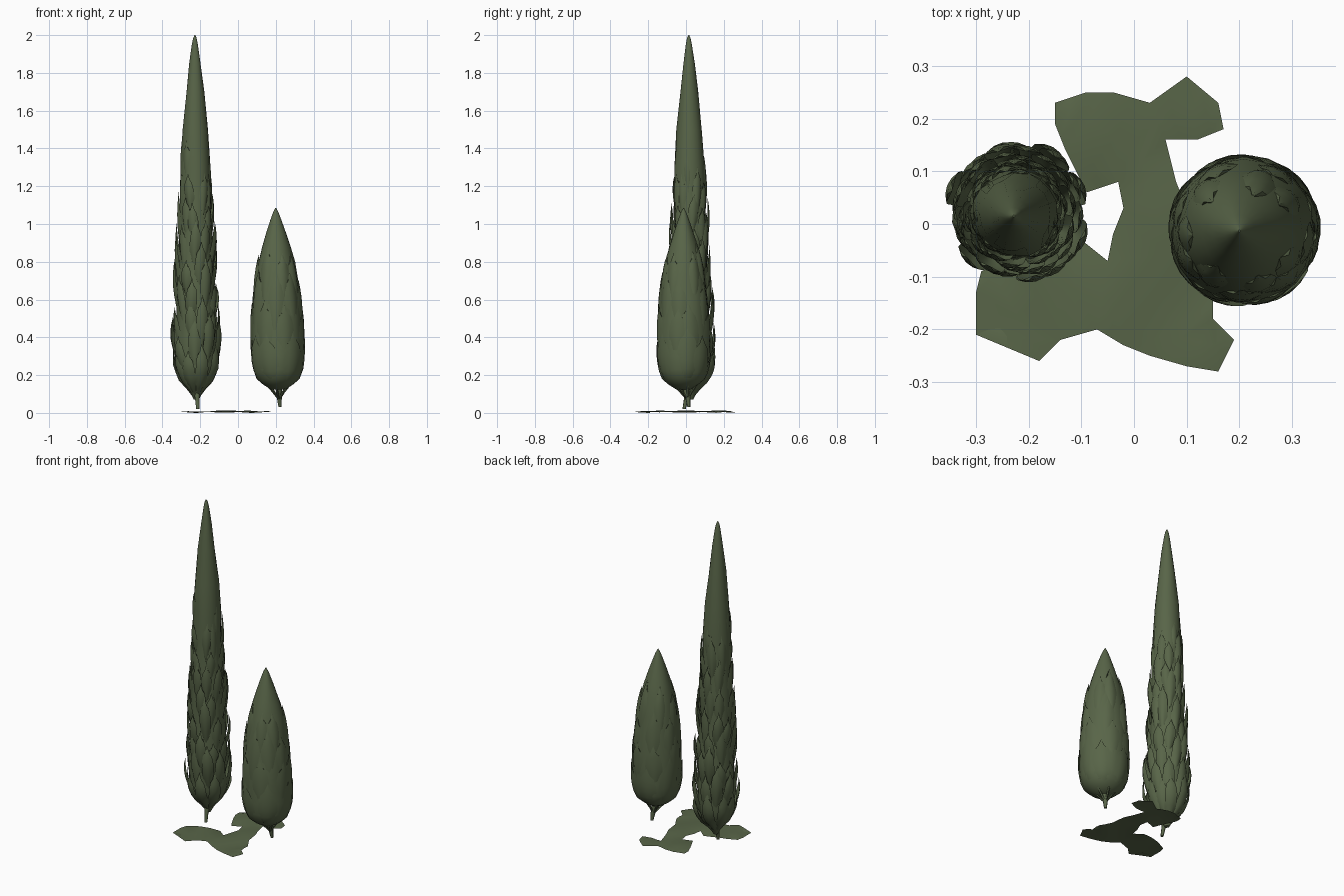
import bpy, bmesh, math, random
from mathutils import Vector

random.seed(7)
if "Cube" in bpy.data.objects:
    bpy.data.objects.remove(bpy.data.objects["Cube"])

green = bpy.data.materials.new("cypress green")
green.use_nodes = True
colour = (0.098, 0.13, 0.065, 1)
green.diffuse_color = colour
shader = green.node_tree.nodes["Principled BSDF"]
shader.inputs["Base Color"].default_value = colour
shader.inputs["Roughness"].default_value = 0.9


def finish(bm, name, angle=60):
    mesh = bpy.data.meshes.new(name)
    bm.to_mesh(mesh)
    bm.free()
    mesh.materials.append(green)
    obj = bpy.data.objects.new(name, mesh)
    bpy.context.collection.objects.link(obj)
    bpy.ops.object.select_all(action="DESELECT")
    obj.select_set(True)
    bpy.context.view_layer.objects.active = obj
    bpy.ops.object.shade_smooth_by_angle(angle=math.radians(angle))
    return obj


def radius_at(profile, z):
    if z <= profile[0][0]:
        return profile[0][1]
    for (z0, r0), (z1, r1) in zip(profile, profile[1:]):
        if z <= z1:
            return r0 + (r1 - r0) * (z - z0) / (z1 - z0)
    return profile[-1][1]


def skin(bm, rows, closed):
    """Bridge rows of points, each row a ring or an open strip."""
    grid = [[bm.verts.new(p) for p in row] for row in rows]
    for low, high in zip(grid, grid[1:]):
        n = len(low)
        for i in range(n if closed else n - 1):
            j = (i + 1) % n
            bm.faces.new((low[i], low[j], high[j], high[i]))
    return grid


def foliage_core(name, centre, profile, scale, wobble, sides=20):
    bm = bmesh.new()
    rows = []
    for z, r in profile:
        row = []
        for i in range(sides):
            a = math.tau * i / sides
            k = r * scale * (1 + wobble * math.sin(3 * a + 9 * z) + wobble * math.sin(5 * a - 14 * z))
            row.append(centre(z) + Vector((k * math.cos(a), k * math.sin(a), 0)))
        rows.append(row)
    grid = skin(bm, rows, True)
    bm.faces.new(grid[-1])
    bm.faces.new(list(reversed(grid[0])))
    return finish(bm, name)


def add_tuft(bm, centre, profile, angle, base, length, width, bulge, cup, scale):
    """One upright pointed spray, cupped so that its edges sink into the core."""
    rows = []
    twist = random.uniform(-0.15, 0.15)
    for i in range(8):
        t = i / 7
        z = base + length * t
        half = width * (0.45 + 1.1 * t) * math.sqrt(max(1 - t, 0.002))
        row = []
        for s in (-1, -0.5, 0, 0.5, 1):
            r = radius_at(profile, z) * scale + bulge * math.sin(2.3 * t) - cup * s * s * (1 - t)
            r = max(r, 0.008)
            a = angle + twist * t + s * half / max(r, 0.04)
            drop = 0.12 * length * s * s * t
            row.append(centre(z) + Vector((r * math.cos(a), r * math.sin(a), -drop)))
        rows.append(row)
    skin(bm, rows, False)


def add_limb(bm, points, radii, sides=7):
    rows = []
    for p, r in zip(points, radii):
        rows.append([Vector(p) + Vector((r * math.cos(math.tau * i / sides),
                     r * math.sin(math.tau * i / sides), 0)) for i in range(sides)])
    grid = skin(bm, rows, True)
    bm.faces.new(grid[-1])
    bm.faces.new(list(reversed(grid[0])))


# Tall cypress: tapered core clothed in overlapping sprays
def tall_centre(z):
    return Vector((-0.22 - 0.004 * z, 0.025 - 0.005 * z, z))


tall_profile = [(0.07, 0.015), (0.12, 0.045), (0.17, 0.09), (0.25, 0.115), (0.4, 0.118),
                (0.6, 0.112), (0.8, 0.104), (1.0, 0.098), (1.15, 0.09), (1.3, 0.08),
                (1.5, 0.067), (1.7, 0.047), (1.85, 0.03), (1.95, 0.016), (1.985, 0.009), (2.0, 0.002)]
upper = [p for p in tall_profile if p[0] > 1.2]
lower = [(z, r * 0.88) for z, r in tall_profile if z < 1.2]
foliage_core("tall_tree_core", tall_centre, lower + upper, 1, 0.025)

bm = bmesh.new()
for level in range(9):
    count = 10 - level // 3
    for i in range(count):
        angle = math.tau * (i + 0.5 * (level % 2) + random.uniform(-0.2, 0.2)) / count
        base = 0.09 + 0.135 * level + random.uniform(-0.03, 0.04) * (level > 0)
        length = random.uniform(0.2, 0.3)
        bulge = random.uniform(0.02, 0.045) * (1 - 0.07 * level)
        add_tuft(bm, tall_centre, tall_profile, angle, base, length,
                 0.05 - 0.0015 * level, bulge, 0.025, 0.86)
finish(bm, "tall_tree_sprays")

bm = bmesh.new()
add_limb(bm, [(-0.213, -0.01, 0.02), (-0.216, 0, 0.07), (-0.22, 0.02, 0.16)], [0.009, 0.012, 0.022])
finish(bm, "tall_tree_trunk")


# Small cypress: smooth teardrop with thin overlapping layers
def small_centre(z):
    return Vector((0.214 - 0.013 * z, -0.013, z))


small_profile = [(0.125, 0.04), (0.15, 0.08), (0.18, 0.115), (0.23, 0.133), (0.3, 0.14),
                 (0.4, 0.14), (0.5, 0.136), (0.6, 0.127), (0.7, 0.115), (0.8, 0.098),
                 (0.88, 0.076), (0.95, 0.054), (1.02, 0.03), (1.06, 0.015), (1.085, 0.002)]
foliage_core("small_tree_core", small_centre, small_profile, 0.99, 0.012, 24)

bm = bmesh.new()
for level in range(4):
    for i in range(7):
        angle = math.tau * (i + 0.5 * level + random.uniform(-0.2, 0.2)) / 7
        add_tuft(bm, small_centre, small_profile, angle, 0.14 + 0.15 * level,
                 random.uniform(0.25, 0.34), 0.08 - 0.01 * level, 0.009, 0.012, 0.98)
finish(bm, "small_tree_layers")

# Trunk and the short branches under the foliage
bm = bmesh.new()
add_limb(bm, [(0.222, 0.015, 0.03), (0.218, 0.01, 0.08), (0.212, -0.01, 0.16)], [0.008, 0.014, 0.02])
for i in range(6):
    a = math.tau * i / 6 + 0.3
    x, y = math.cos(a), math.sin(a)
    add_limb(bm, [(0.217, 0.008, 0.07), (0.214 + 0.03 * x, 0.03 * y, 0.11),
                  (0.214 + 0.075 * x, 0.075 * y - 0.01, 0.16)], [0.007, 0.007, 0.005], 5)
finish(bm, "small_tree_trunk")

# Ragged ground cover: a thin, gently wavy sheet
outline = [(-.3, -.13), (-.3, -.21), (-.28, -.19), (-.22, -.19), (-.18, -.26), (-.14, -.22),
           (-.07, -.2), (-.02, -.23), (.03, -.25), (.1, -.27), (.16, -.28), (.19, -.22),
           (.15, -.18), (.12, -.14), (.15, -.12), (.11, -.05), (.1, .03), (.08, .08), (.06, .16),
           (.12, .16), (.17, .18), (.16, .23), (.1, .28), (.03, .23), (-.04, .25), (-.09, .25),
           (-.15, .23), (-.15, .19), (-.13, .14), (-.09, .06), (-.03, .08), (-.02, .03),
           (-.04, -.02), (-.05, -.07), (-.1, -.03), (-.16, -.04), (-.23, -.06), (-.29, -.09)]
bm = bmesh.new()
face = bm.faces.new([bm.verts.new((x, y, 0)) for x, y in outline])
bmesh.ops.triangulate(bm, faces=[face])
bmesh.ops.subdivide_edges(bm, edges=bm.edges[:], cuts=1, use_grid_fill=True)
for v in bm.verts:
    v.co.z = 0.016 + 0.005 * math.sin(22 * v.co.x) * math.cos(17 * v.co.y)
    if v.is_boundary:
        v.co.z -= 0.004
lowest = min(v.co.z for v in bm.verts)
for v in bm.verts:
    v.co.z -= lowest
finish(bm, "ground_cover")
